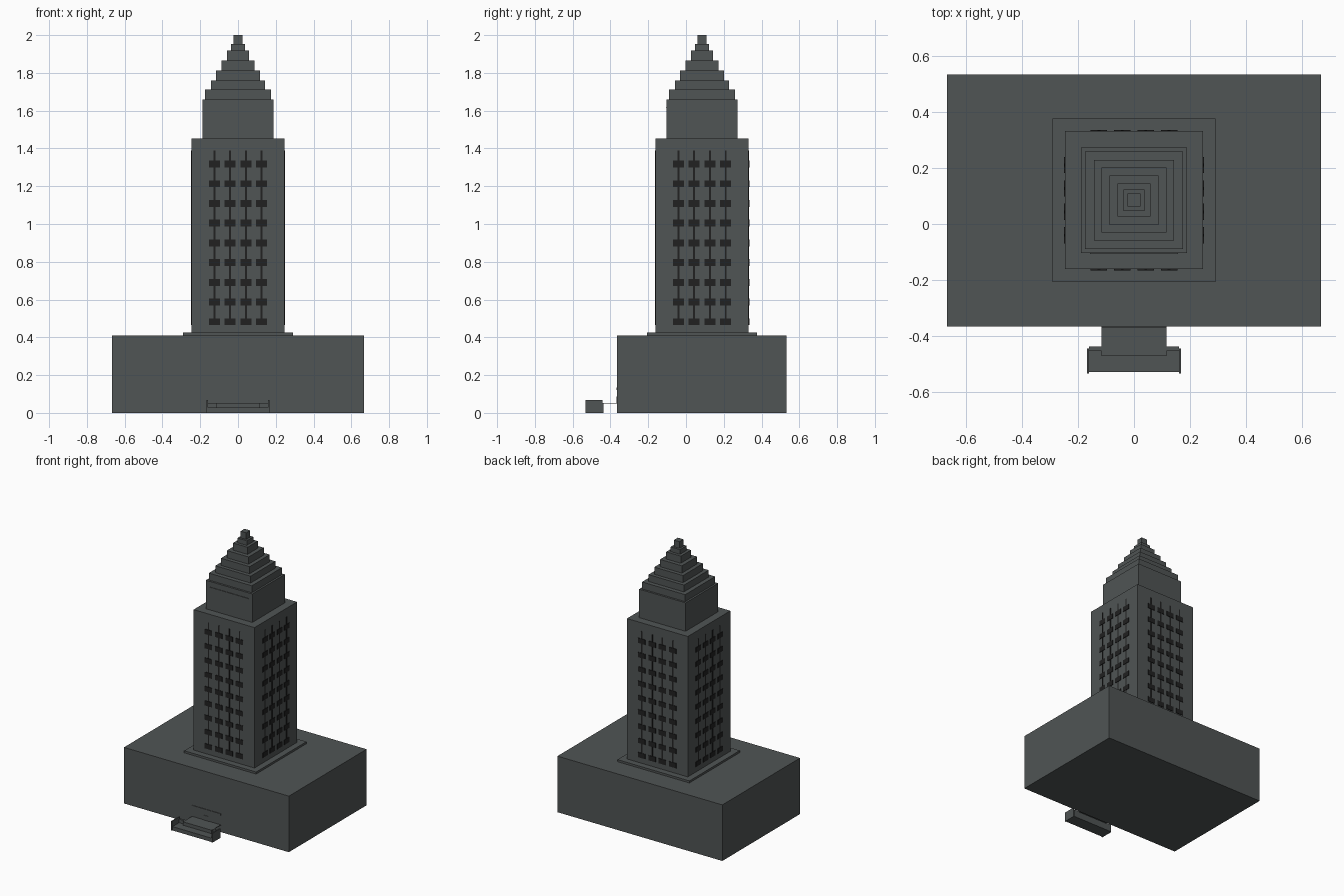
import bpy, bmesh, math
from mathutils import Matrix, Vector

if "Cube" in bpy.data.objects:
    bpy.data.objects.remove(bpy.data.objects["Cube"])

CY = 0.085  # tower axis sits behind the centre


def material(name, rgb):
    m = bpy.data.materials.new(name)
    m.diffuse_color = (*rgb, 1)
    m.use_nodes = True
    m.node_tree.nodes["Principled BSDF"].inputs["Base Color"].default_value = m.diffuse_color
    return m


STONE = material("grey stone", (0.080, 0.089, 0.089))
DARK = material("dark window", (0.015, 0.015, 0.015))


def add_box(bm, x0, x1, y0, y1, z0, z1, rot=None):
    mat = Matrix.Translation(((x0 + x1) / 2, (y0 + y1) / 2, (z0 + z1) / 2))
    mat = mat @ Matrix.Diagonal((x1 - x0, y1 - y0, z1 - z0, 1))
    bmesh.ops.create_cube(bm, size=1, matrix=(rot @ mat) if rot else mat)


def finish(bm, name, mat):
    me = bpy.data.meshes.new(name)
    bm.to_mesh(me)
    bm.free()
    me.materials.append(mat)
    ob = bpy.data.objects.new(name, me)
    bpy.context.collection.objects.link(ob)
    return ob


def box(name, *dims, mat=STONE):
    bm = bmesh.new()
    add_box(bm, *dims)
    return finish(bm, name, mat)


def tier(name, half, z0, z1):
    return box(name, -half, half, CY - half, CY + half, z0, z1)


# Podium and main tower shaft
box("podium", -0.667, 0.667, -0.365, 0.533, 0, 0.41)
tier("shaft_plinth", 0.291, 0.41, 0.425)
T = 0.246
tier("tower_shaft", T, 0.425, 1.452)
tier("upper_block", 0.188, 1.452, 1.66)

# Stepped pyramid crown
halves = [0.174, 0.143, 0.116, 0.088, 0.059, 0.038, 0.023]
levels = [1.66, 1.711, 1.761, 1.813, 1.866, 1.918, 1.952, 2.0]
for i, h in enumerate(halves):
    tier(f"crown_step_{i + 1}", h, levels[i], levels[i + 1])

# Windows and slim vertical strips on all four shaft faces
windows, strips = bmesh.new(), bmesh.new()
for side in range(4):
    rot = Matrix.Translation((0, CY, 0)) @ Matrix.Rotation(side * math.pi / 2, 4, 'Z')
    for c in range(4):
        x = (c - 1.5) * 0.0835
        add_box(strips, x - 0.005, x + 0.005, -T - 0.002, -T + 0.002, 0.47, 1.39, rot)
        for r in range(9):
            z = 0.482 + r * 0.1045
            add_box(windows, x - 0.029, x + 0.029, -T - 0.004, -T + 0.002,
                    z - 0.018, z + 0.018, rot)
finish(windows, "windows", DARK)
finish(strips, "window_strips", DARK)

# Slim front trims
box("upper_trim", -0.157, 0.157, CY - 0.192, CY - 0.186, 1.617, 1.62)
box("entrance_trim", -0.116, 0.116, -0.369, -0.363, 0.12, 0.135)
box("door", -0.021, 0.021, -0.368, -0.363, 0.053, 0.088)

# Entrance landing, steps and side walls
box("landing", -0.116, 0.116, -0.47, -0.365, 0.049, 0.053)
box("lower_step", -0.16, 0.16, -0.528, -0.437, 0, 0.028)
box("upper_step", -0.16, 0.16, -0.452, -0.437, 0.028, 0.053)
box("upper_step_middle", -0.116, 0.116, -0.47, -0.452, 0.028, 0.049)
for s, n in ((-1, "left"), (1, "right")):
    box(f"stair_wall_{n}", s * 0.1635 - 0.0035, s * 0.1635 + 0.0035,
        -0.533, -0.443, 0, 0.069)
